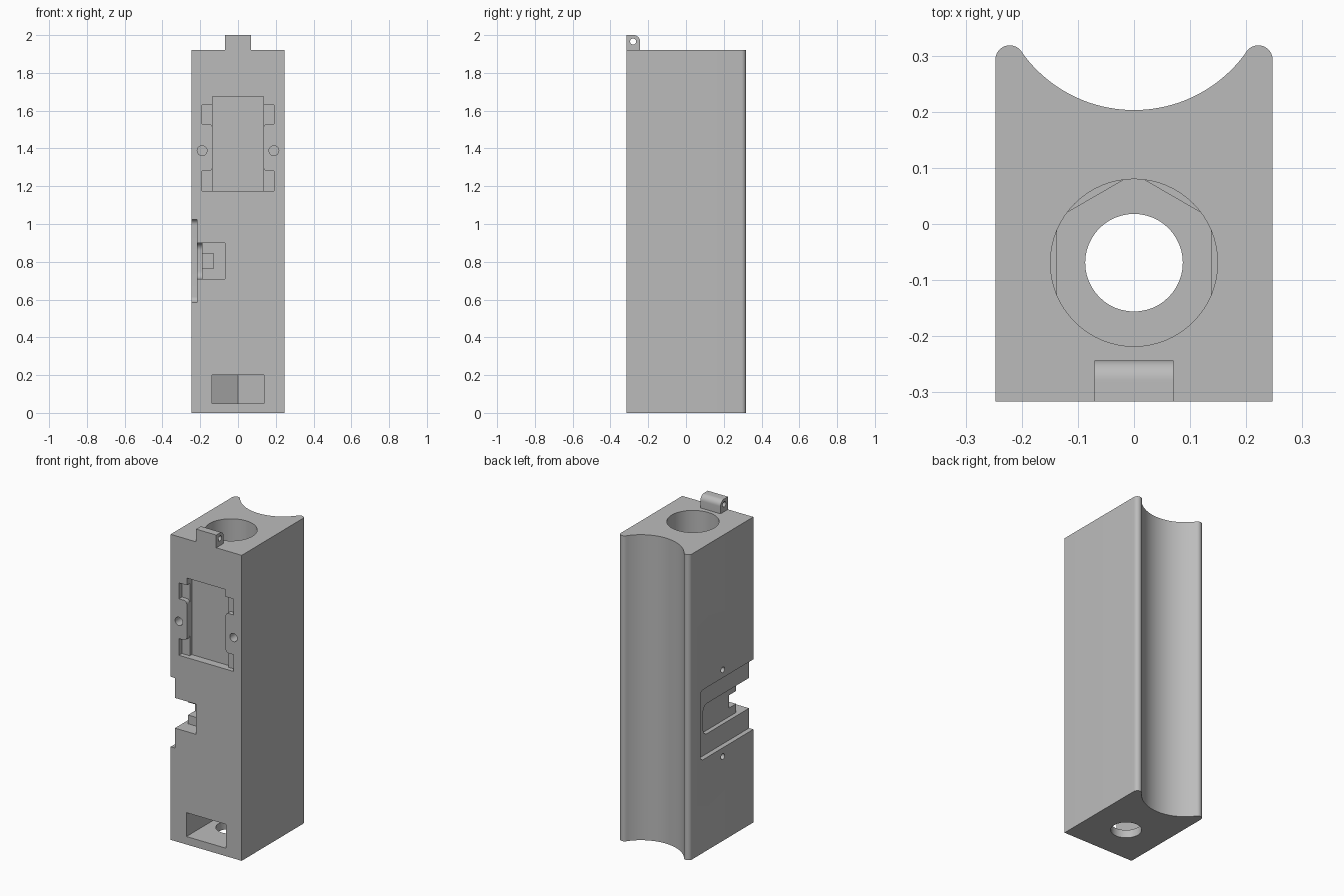
import bpy
import bmesh
from math import cos, sin, radians, pi

cube = bpy.data.objects.get("Cube")
if cube:
    bpy.data.objects.remove(cube, do_unlink=True)

grey = bpy.data.materials.new("plain_grey")
grey.use_nodes = True
grey.diffuse_color = (0.5, 0.5, 0.5, 1)
grey.node_tree.nodes["Principled BSDF"].inputs["Base Color"].default_value = (0.5, 0.5, 0.5, 1)


def arc(cx, cy, r, a0, a1, n):
    """Points on an arc, angles in degrees, both ends included."""
    angles = [radians(a0 + (a1 - a0) * i / n) for i in range(n + 1)]
    return [(cx + r * cos(a), cy + r * sin(a)) for a in angles]


def circle(cx, cy, r, n=32):
    return arc(cx, cy, r, 0, 360, n)[:-1]


def rect(u0, u1, v0, v1):
    return [(u0, v0), (u1, v0), (u1, v1), (u0, v1)]


def round_rect(u0, u1, v0, v1, r):
    corners = [(u1 - r, v1 - r), (u0 + r, v1 - r), (u0 + r, v0 + r), (u1 - r, v0 + r)]
    return [p for i, (u, v) in enumerate(corners) for p in arc(u, v, r, 90 * i, 90 * i + 90, 8)]


def prism(name, outline, axis, lo, hi):
    """Extrude a 2D outline along an axis: z takes (x, y), y takes (x, z), x takes (y, z)."""
    place = {"x": lambda u, v, w: (w, u, v),
             "y": lambda u, v, w: (u, w, v),
             "z": lambda u, v, w: (u, v, w)}[axis]
    bm = bmesh.new()
    rings = [[bm.verts.new(place(u, v, w)) for u, v in outline] for w in (lo, hi)]
    for ring in rings:
        bm.faces.new(ring)
    n = len(outline)
    for i in range(n):
        j = (i + 1) % n
        bm.faces.new((rings[0][i], rings[0][j], rings[1][j], rings[1][i]))
    bmesh.ops.recalc_face_normals(bm, faces=bm.faces)
    mesh = bpy.data.meshes.new(name)
    bm.to_mesh(mesh)
    bm.free()
    mesh.materials.append(grey)
    obj = bpy.data.objects.new(name, mesh)
    bpy.context.collection.objects.link(obj)
    return obj


def combine(target, tool, operation="DIFFERENCE"):
    """Apply a boolean and discard the tool."""
    mod = target.modifiers.new("boolean", "BOOLEAN")
    mod.operation = operation
    mod.solver = "EXACT"
    mod.object = tool
    bpy.context.view_layer.objects.active = target
    bpy.ops.object.modifier_apply(modifier=mod.name)
    bpy.data.objects.remove(tool, do_unlink=True)


FRONT, SIDE, TOP = -0.316, -0.247, 1.92

# Body: block with a round groove along the back and rounded lips
lip = arc(0.2215, 0.293, 0.0255, 0, 143, 12)
groove = arc(0, 0.4485, 0.2455, -34.8, -145.2, 40)
left_lip = [(-x, y) for x, y in reversed(lip)]
body = prism("body", [(SIDE, FRONT), (-SIDE, FRONT)] + lip + groove[1:-1] + left_lip,
             "z", 0, TOP)

# Hinge tab on the top front edge, with a pin hole
tab = [(FRONT, 1.85), (-0.243, 1.85)] + arc(-0.278, 1.965, 0.035, 0, 90, 10) + [(FRONT, 2.0)]
combine(body, prism("hinge_tab", tab, "x", -0.07, 0.07), "UNION")
combine(body, prism("pin_hole", circle(-0.28, 1.966, 0.016, 20), "x", -0.2, 0.2))

# Main bore, with a smaller hole through the floor
BORE_Y = -0.069
combine(body, prism("bore", circle(0, BORE_Y, 0.149, 64), "z", 0.2, 2.2))
combine(body, prism("floor_hole", circle(0, BORE_Y, 0.087, 48), "z", -0.1, 0.1))

# Nut slot: half hexagon at the back, open to the front
half = 0.137
shoulder = BORE_Y + half / 3 ** 0.5
slot = [(-half, -0.4), (half, -0.4), (half, shoulder),
        (0, BORE_Y + 2 * half / 3 ** 0.5), (-half, shoulder)]
combine(body, prism("nut_slot", slot, "z", 0.05, 0.2))

# Front pocket with shallower ears and screw holes on both sides
combine(body, prism("front_pocket", rect(-0.135, 0.135, 1.175, 1.675), "y", -0.4, FRONT + 0.05))
for s in (-1, 1):
    low_ear = [(0.12, 1.175), (0.19, 1.175), (0.19, 1.28)] + arc(0.155, 1.3, 0.02, 270, 180, 6) + [(0.12, 1.3)]
    high_ear = [(0.12, 1.63), (0.19, 1.63), (0.19, 1.53)] + arc(0.155, 1.51, 0.02, 90, 180, 6) + [(0.12, 1.51)]
    for ear in (low_ear, high_ear):
        combine(body, prism("ear", [(s * x, z) for x, z in ear], "y", -0.4, FRONT + 0.03))
    combine(body, prism("screw_hole", circle(s * 0.19, 1.388, 0.026, 24), "y", -0.4, FRONT + 0.06))

# Side recess, stepping down to a strip, a front opening and a short channel
combine(body, prism("side_recess", round_rect(-0.5, 0.21, 0.585, 1.025, 0.03), "x", -0.4, -0.217))
combine(body, prism("side_strip", round_rect(-0.5, 0.14, 0.71, 0.9, 0.04), "x", -0.4, -0.19))
combine(body, prism("front_opening", rect(-0.5, -0.225, 0.71, 0.9), "x", -0.4, -0.07))
combine(body, prism("channel", rect(-0.5, -0.155, 0.765, 0.845), "x", -0.4, -0.13))
for z in (0.53, 1.075):
    combine(body, prism("side_screw_hole", circle(-0.013, z, 0.018, 20), "x", -0.4, SIDE + 0.06))

# Smooth the curved walls, keep edges sharp
bpy.ops.object.select_all(action="DESELECT")
body.select_set(True)
bpy.context.view_layer.objects.active = body
bpy.ops.object.shade_smooth_by_angle(angle=pi / 6)
